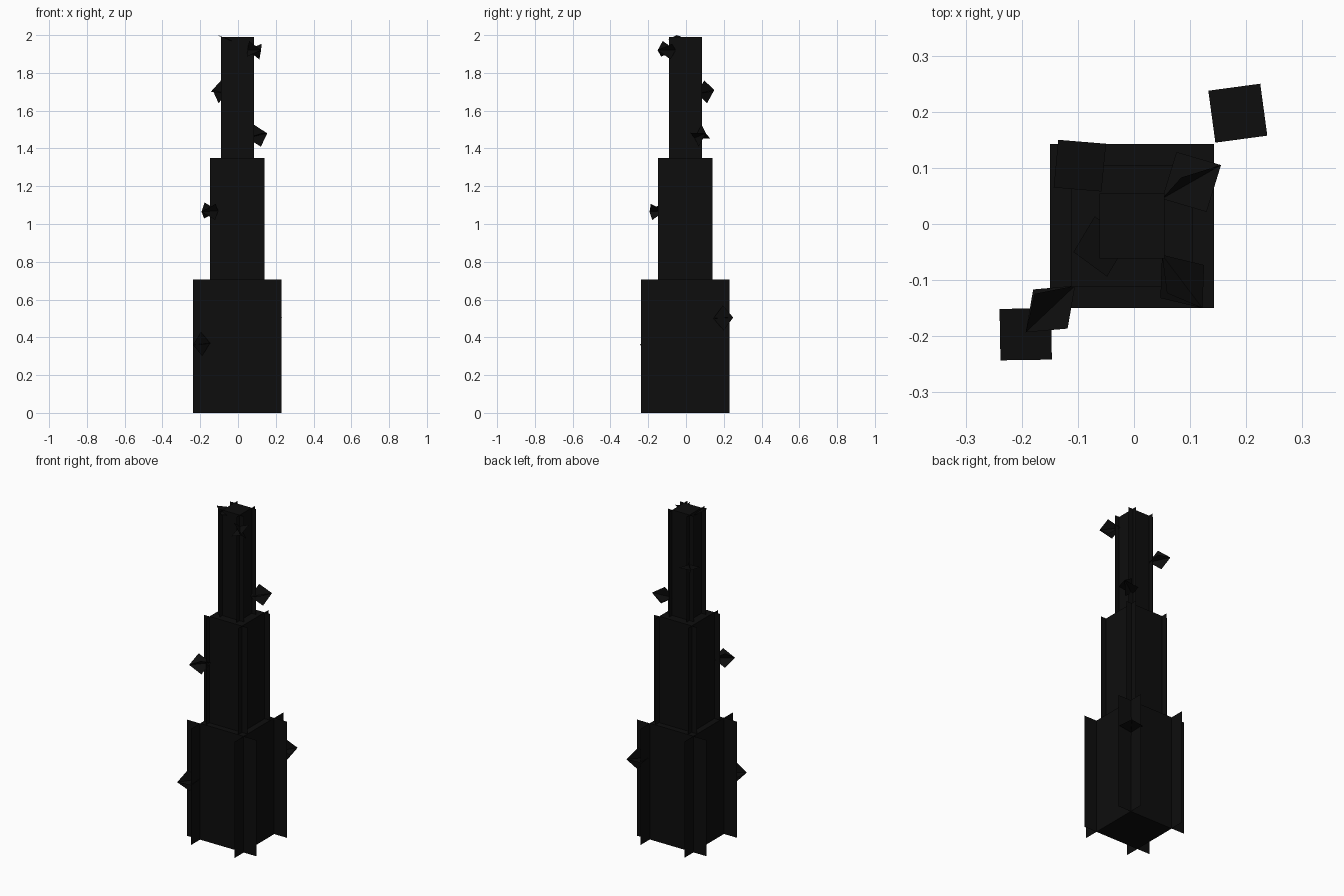
import bpy, bmesh, math
from mathutils import Vector, Matrix

if "Cube" in bpy.data.objects:
    bpy.data.objects.remove(bpy.data.objects["Cube"], do_unlink=True)


def make_material(name, rgb):
    mat = bpy.data.materials.new(name)
    mat.use_nodes = True
    mat.diffuse_color = (*rgb, 1)
    bsdf = mat.node_tree.nodes["Principled BSDF"]
    bsdf.inputs["Base Color"].default_value = (*rgb, 1)
    bsdf.inputs["Roughness"].default_value = 1
    bsdf.inputs["Specular IOR Level"].default_value = 0
    return mat


black = make_material("near_black", (0.004, 0.004, 0.004))
CENTRE = Vector((-0.0035, -0.0035, 0))


def finish(name, bm):
    mesh = bpy.data.meshes.new(name)
    bm.to_mesh(mesh)
    bm.free()
    mesh.materials.append(black)
    obj = bpy.data.objects.new(name, mesh)
    bpy.context.collection.objects.link(obj)
    return obj


def quad(bm, points):
    bm.faces.new([bm.verts.new(p) for p in points])


def tier(name, half, inset, z0, z1):
    """Four crossing side sheets that overhang the corners, closed by two caps."""
    bm = bmesh.new()
    for turn in range(4):
        spin = Matrix.Rotation(turn * math.pi / 2, 3, "Z")
        sheet = [(-half, -inset, z0), (half, -inset, z0),
                 (half, -inset, z1), (-half, -inset, z1)]
        quad(bm, [spin @ Vector(p) + CENTRE for p in sheet])
    for z, flip in ((z0, -1), (z1, 1)):
        cap = [(-inset, -inset * flip, z), (inset, -inset * flip, z),
               (inset, inset * flip, z), (-inset, inset * flip, z)]
        quad(bm, [Vector(p) + CENTRE for p in cap])
    return finish(name, bm)


def thorn(name, base, tip, roll=0, sheets=2):
    """Square sheets sharing the diagonal from base to tip."""
    base, tip = Vector(base), Vector(tip)
    axis = tip - base
    middle = (base + tip) / 2
    side = axis.cross(Vector((0, 0, 1))).normalized() * axis.length / 2
    bm = bmesh.new()
    for i in range(sheets):
        angle = math.radians(roll + 90 * i)
        arm = Matrix.Rotation(angle, 3, axis.normalized()) @ side
        quad(bm, [base, middle + arm, tip, middle - arm])
    return finish(name, bm)


# Stepped column
tier("lower_tier", 0.234, 0.1465, 0, 0.705)
tier("middle_tier", 0.145, 0.109, 0.705, 1.35)
tier("upper_tier", 0.0875, 0.058, 1.35, 1.99)

# Thorns growing from the corners
thorn("lower_right_thorn", (-0.148, -0.15, 0.37), (-0.238, -0.243, 0.36))
thorn("lower_left_thorn", (0.145, 0.145, 0.5), (0.225, 0.25, 0.505))
thorn("middle_thorn", (-0.105, -0.11, 1.07), (-0.193, -0.193, 1.065), 40)
thorn("upper_left_thorn", (0.05, 0.045, 1.455), (0.155, 0.105, 1.48), -15)
thorn("upper_back_thorn", (-0.058, 0.058, 1.69), (-0.135, 0.15, 1.71))
thorn("upper_front_thorn", (0.05, -0.055, 1.92), (0.122, -0.15, 1.92), 35)
thorn("top_thorn", (-0.01, -0.03, 1.955), (-0.108, -0.05, 2.0), 0, 1)
